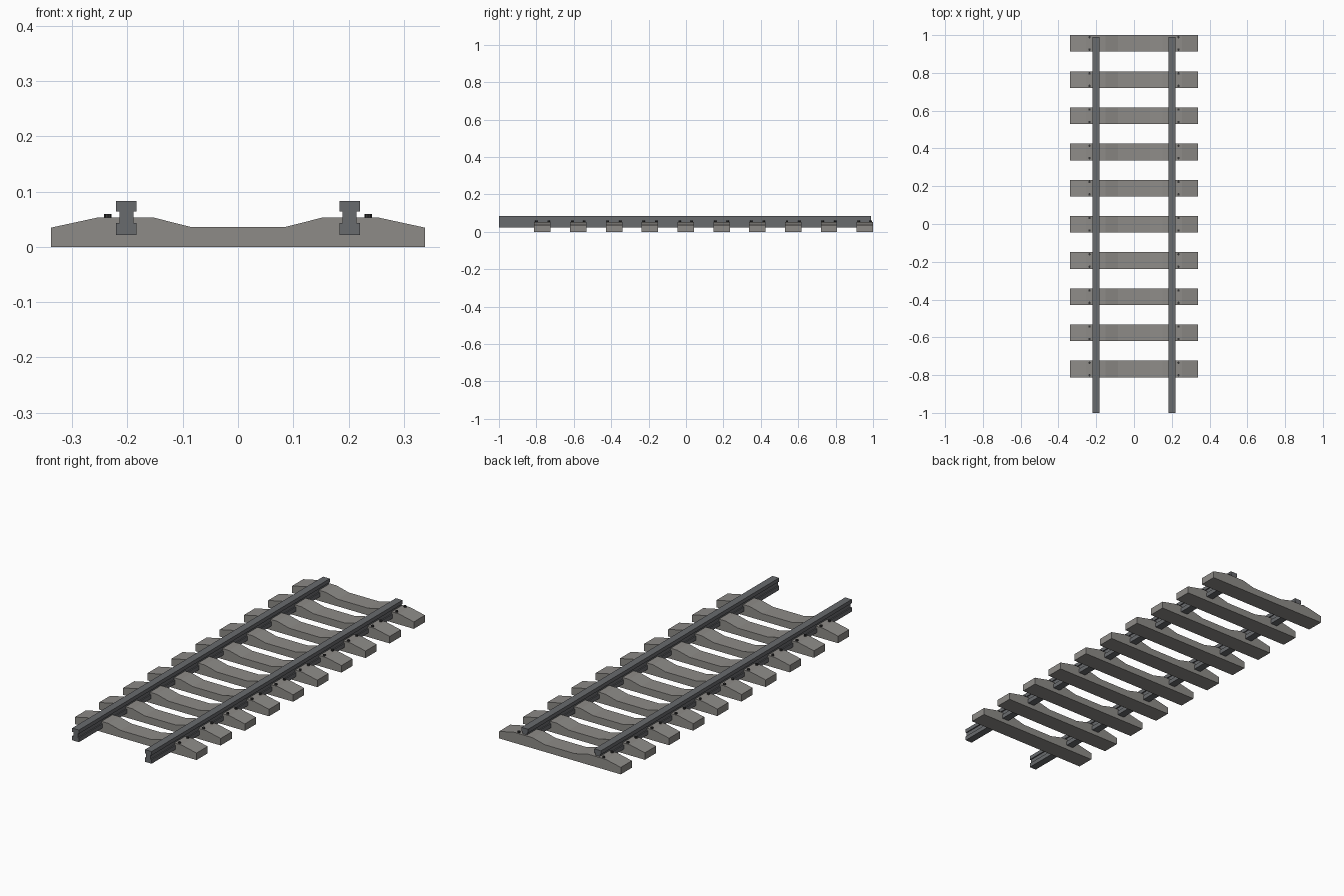
import bpy, bmesh
from mathutils import Matrix

if "Cube" in bpy.data.objects:
    bpy.data.objects.remove(bpy.data.objects["Cube"])


def material(name, rgb):
    m = bpy.data.materials.new(name)
    m.diffuse_color = (*rgb, 1)
    m.use_nodes = True
    m.node_tree.nodes["Principled BSDF"].inputs["Base Color"].default_value = m.diffuse_color
    return m


CONCRETE = material("concrete", (0.27, 0.26, 0.245))
STEEL = material("steel", (0.14, 0.145, 0.155))
BOLT = material("dark_bolt", (0.035, 0.035, 0.035))


def finish(name, bm, mat):
    bmesh.ops.recalc_face_normals(bm, faces=bm.faces)
    me = bpy.data.meshes.new(name)
    bm.to_mesh(me)
    bm.free()
    me.materials.append(mat)
    ob = bpy.data.objects.new(name, me)
    bpy.context.collection.objects.link(ob)
    return ob


def extrude_profile(name, profile, y0, y1, mat):
    """Extrude an (x, z) outline along y."""
    bm = bmesh.new()
    face = bm.faces.new([bm.verts.new((x, y0, z)) for x, z in profile])
    ext = bmesh.ops.extrude_face_region(bm, geom=[face])
    verts = [v for v in ext["geom"] if isinstance(v, bmesh.types.BMVert)]
    bmesh.ops.translate(bm, verts=verts, vec=(0, y1 - y0, 0))
    return finish(name, bm, mat)


RAIL_X = 0.202
COUNT, FIRST_Y, PITCH, SLEEPER_W = 10, 0.956, -0.1915, 0.088

# sleeper outline: raised rail seats, dipped middle
half = [(0.338, 0), (0.338, 0.035), (0.255, 0.053), (0.152, 0.053), (0.085, 0.036)]
sleeper_outline = half + [(-x, z) for x, z in reversed(half)]

# rail outline: head, web and foot
side = [(0.0185, 0.022), (0.0185, 0.043), (0.0125, 0.043),
        (0.0125, 0.064), (0.0185, 0.064), (0.0185, 0.083)]
rail_outline = side + [(-x, z) for x, z in reversed(side)]

# rails
for label, s in (("left", -1), ("right", 1)):
    pts = [(s * RAIL_X + x, z) for x, z in rail_outline]
    extrude_profile(f"{label}_rail", pts, -1.0, 0.99, STEEL)

# sleepers, each with a pair of bolts outside both rails
for i in range(COUNT):
    y = FIRST_Y + i * PITCH
    extrude_profile(f"sleeper_{i + 1}", sleeper_outline,
                    y - SLEEPER_W / 2, y + SLEEPER_W / 2, CONCRETE)
    bm = bmesh.new()
    for sx in (-1, 1):
        for sy in (-1, 1):
            bmesh.ops.create_cone(
                bm, cap_ends=True, segments=8, radius1=0.0066, radius2=0.0066,
                depth=0.012,
                matrix=Matrix.Translation((sx * 0.2355, y + sy * 0.033, 0.054)))
    finish(f"sleeper_bolts_{i + 1}", bm, BOLT)
